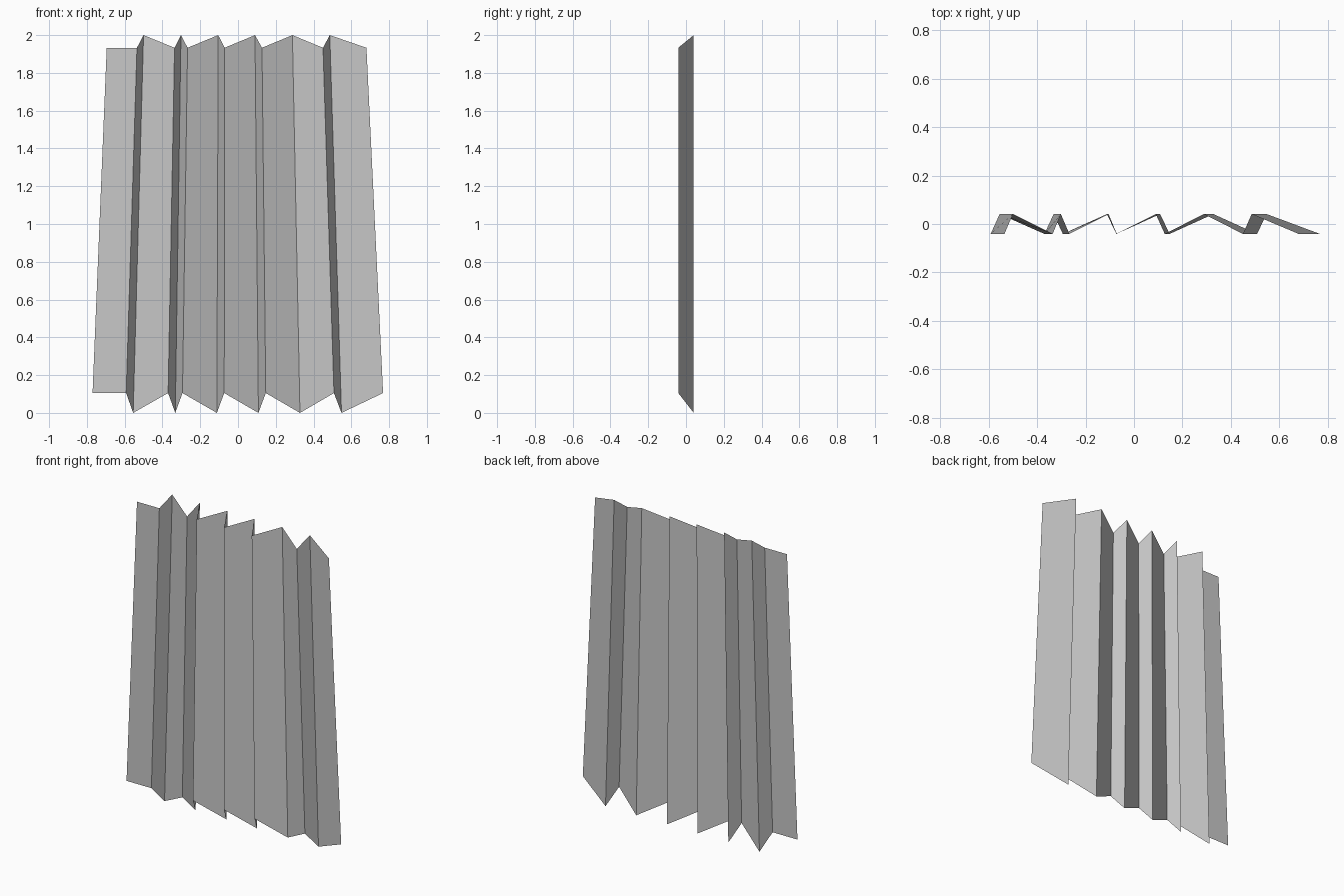
import bpy
import bmesh

cube = bpy.data.objects.get("Cube")
if cube:
    bpy.data.objects.remove(cube, do_unlink=True)

# Plain grey for the whole sheet
grey = bpy.data.materials.new("plain_grey")
grey.use_nodes = True
colour = (0.58, 0.58, 0.58, 1.0)
grey.diffuse_color = colour
grey.node_tree.nodes["Principled BSDF"].inputs["Base Color"].default_value = colour

# Fold lines from right to left: x at the foot, x at the top
folds = [
    (-0.77, -0.695), (-0.592, -0.535), (-0.555, -0.50), (-0.37, -0.336),
    (-0.332, -0.302), (-0.294, -0.267), (-0.112, -0.105), (-0.073, -0.071),
    (0.108, 0.09), (0.147, 0.127), (0.328, 0.288), (0.508, 0.45),
    (0.548, 0.486), (0.768, 0.68),
]

# After the flat end panel, folds alternate between front and back;
# front folds are shorter at both ends
FRONT = (-0.041, 0.105, 1.933)
BACK = (0.041, 0.0, 2.0)

bm = bmesh.new()
rails = []
for i, (foot_x, top_x) in enumerate(folds):
    y, foot_z, top_z = BACK if i and i % 2 == 0 else FRONT
    rails.append((bm.verts.new((foot_x, y, foot_z)), bm.verts.new((top_x, y, top_z))))

# One flat panel between each pair of neighbouring folds
for (a, b), (c, d) in zip(rails, rails[1:]):
    bm.faces.new((a, c, d, b))

mesh = bpy.data.meshes.new("pleated_sheet")
bm.to_mesh(mesh)
bm.free()
mesh.materials.append(grey)
sheet = bpy.data.objects.new("pleated_sheet", mesh)
bpy.context.collection.objects.link(sheet)
